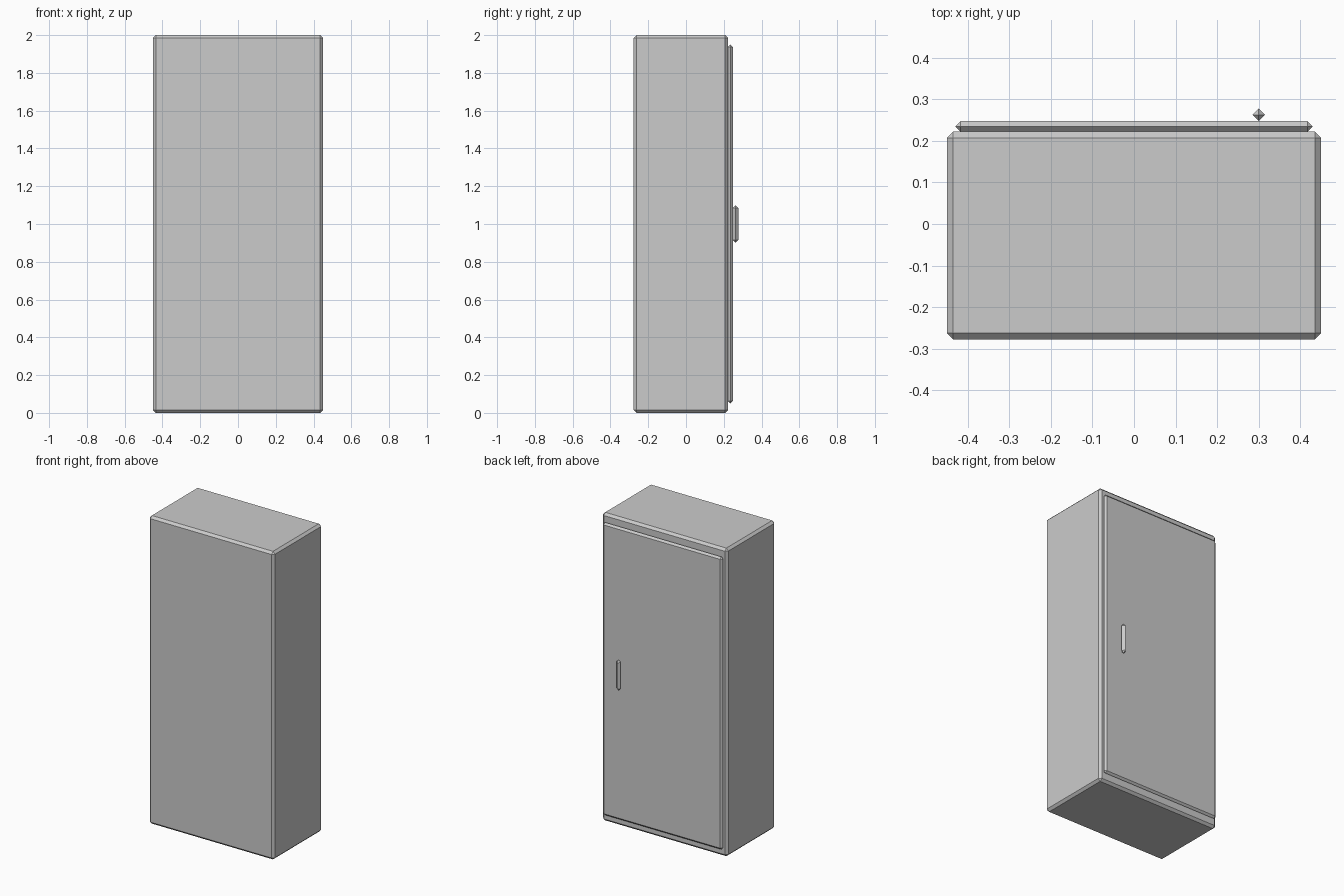
import bpy, bmesh
from mathutils import Vector

if "Cube" in bpy.data.objects:
    bpy.data.objects.remove(bpy.data.objects["Cube"])


def chamfered_box(name, low, high, chamfer):
    """Box between two corners with every edge cut by one flat chamfer."""
    low, high = Vector(low), Vector(high)
    size, centre = high - low, (high + low) / 2
    bm = bmesh.new()
    bmesh.ops.create_cube(bm, size=1)
    bmesh.ops.scale(bm, vec=size, verts=bm.verts)
    bmesh.ops.bevel(bm, geom=bm.edges[:], offset=chamfer, offset_type='OFFSET',
                    segments=1, profile=0.5, affect='EDGES', clamp_overlap=True)
    # clean the faces that collapse where a chamfer eats the full thickness
    bmesh.ops.remove_doubles(bm, verts=bm.verts, dist=1e-5)
    bmesh.ops.dissolve_degenerate(bm, edges=bm.edges, dist=1e-5)
    bmesh.ops.recalc_face_normals(bm, faces=bm.faces)
    mesh = bpy.data.meshes.new(name)
    bm.to_mesh(mesh)
    bm.free()
    obj = bpy.data.objects.new(name, mesh)
    obj.location = centre
    bpy.context.collection.objects.link(obj)
    return obj


CHAMFER = 0.015
BODY_BACK, DOOR_BACK, HANDLE_BACK = 0.2225, 0.2475, 0.2775

# cabinet body
chamfered_box("cabinet_body", (-0.45, -0.2775, 0), (0.45, BODY_BACK, 2), CHAMFER)
# door panel, whose chamfers meet in a pointed rim
chamfered_box("door", (-0.43, BODY_BACK, 0.05), (0.43, DOOR_BACK, 1.95), 0.0125)
# upright handle with a diamond cross-section
chamfered_box("door_handle", (0.285, DOOR_BACK, 0.9), (0.315, HANDLE_BACK, 1.1), CHAMFER)
